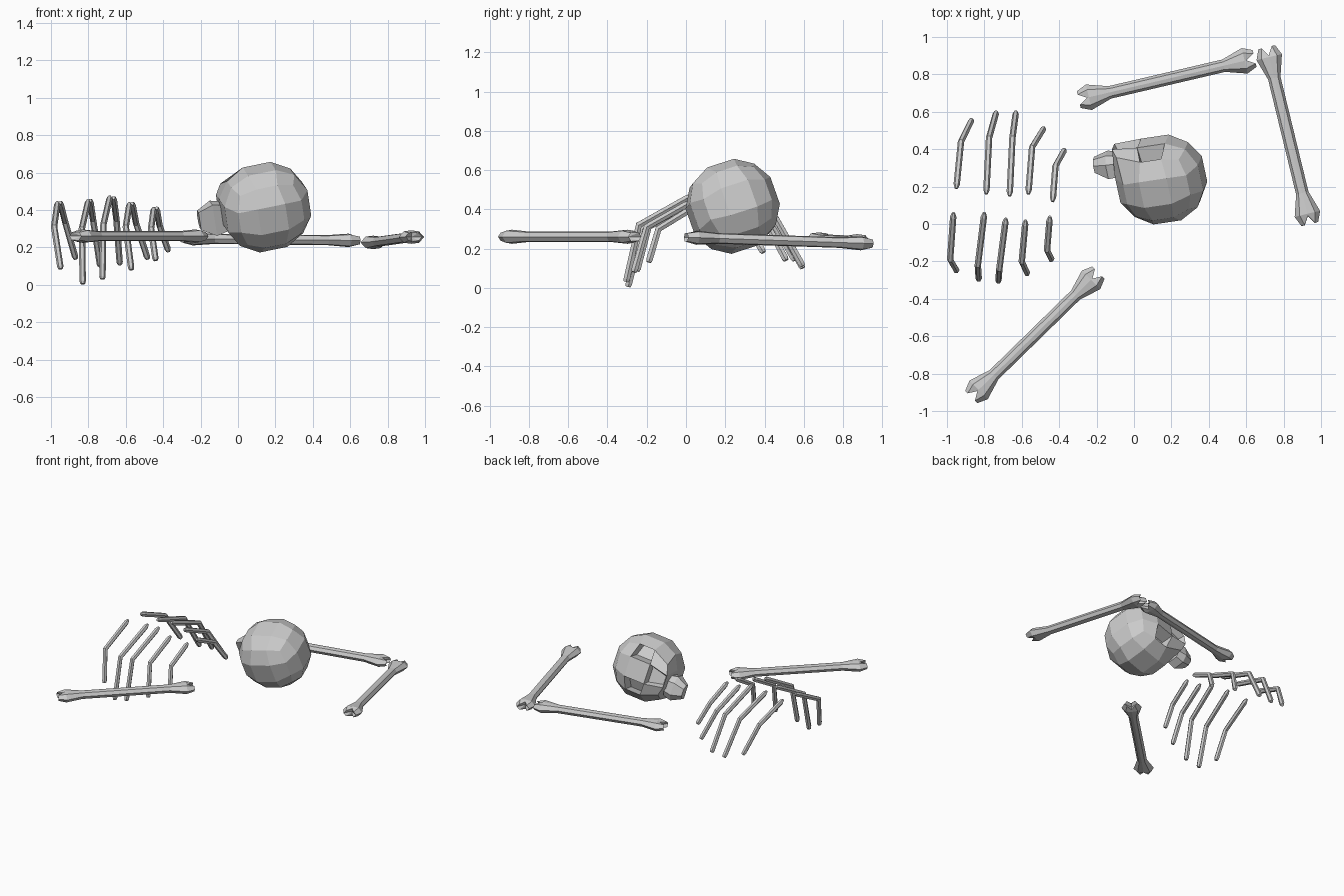
import bpy, bmesh, math
from mathutils import Vector, Matrix

if "Cube" in bpy.data.objects:
    bpy.data.objects.remove(bpy.data.objects["Cube"])


def finish(bm, name):
    bmesh.ops.recalc_face_normals(bm, faces=bm.faces)
    me = bpy.data.meshes.new(name)
    bm.to_mesh(me)
    bm.free()
    ob = bpy.data.objects.new(name, me)
    bpy.context.collection.objects.link(ob)
    return ob


def bridge(bm, rings):
    for a, b in zip(rings, rings[1:]):
        n = len(a)
        for i in range(n):
            bm.faces.new((a[i], a[(i + 1) % n], b[(i + 1) % n], b[i]))


# Long bones: octagonal shaft with flared, notched knuckles
def long_bone(name, p0, p1):
    p0, p1 = Vector(p0), Vector(p1)
    d = (p1 - p0).normalized()
    side = d.cross(Vector((0, 0, 1))).normalized()
    up = side.cross(d)
    L = (p1 - p0).length
    half = [(0, .046, .024), (.055, .070, .036), (.17, .034, .027)]
    stations = half + [(L - t, w, h) for t, w, h in reversed(half)]
    shape = [(1, 0), (.6, .85), (0, 1), (-.6, .85), (-1, 0), (-.6, -.85), (0, -1), (.6, -.85)]
    bm = bmesh.new()
    rings = []
    for t, w, h in stations:
        ring = []
        for a, b in shape:
            s = t
            if a == 0 and t in (0, L):
                s += .045 if t == 0 else -.045
            ring.append(bm.verts.new(p0 + d * s + side * a * w + up * b * h))
        rings.append(ring)
    bridge(bm, rings)
    for ring, t in ((rings[0], .05), (rings[-1], L - .05)):
        c = bm.verts.new(p0 + d * t)
        for i in range(8):
            bm.faces.new((ring[i], ring[(i + 1) % 8], c))
    finish(bm, name)


long_bone("back_long_bone", (-.295, .665, .247), (.645, .885, .237))
long_bone("side_long_bone", (.71, .945, .225), (.94, 0, .257))
long_bone("front_long_bone", (-.87, -.925, .26), (-.19, -.26, .26))


# Ribs: six-sided bent bars with tapered tips
def rib(name, pts, r=.019):
    p = [Vector(q) for q in pts]
    d0, d1 = (p[1] - p[0]).normalized(), (p[2] - p[1]).normalized()
    path = [(p[0], d0, .5), (p[0] + d0 * .025, d0, 1), (p[1], (d0 + d1).normalized(), 1),
            (p[2] - d1 * .015, d1, 1), (p[2], d1, .75)]
    bm = bmesh.new()
    rings = []
    for c, d, k in path:
        n = d.cross(Vector((1, 0, 0))).normalized()
        s = n.cross(d)
        rings.append([bm.verts.new(c + (s * math.cos(i * math.pi / 3) * .9 + n * math.sin(i * math.pi / 3)) * r * k)
                      for i in range(6)])
    bridge(bm, rings)
    bm.faces.new(rings[0])
    bm.faces.new(rings[-1])
    finish(bm, name)


front_ribs = [
    ((-.965, .06, .44), (-.983, -.19, .31), (-.948, -.25, .085)),
    ((-.80, .06, .45), (-.835, -.22, .30), (-.83, -.295, .005)),
    ((-.685, .03, .47), (-.72, -.24, .32), (-.725, -.305, .03)),
    ((-.58, .02, .435), (-.60, -.20, .31), (-.57, -.265, .08)),
    ((-.45, .04, .41), (-.465, -.14, .30), (-.44, -.19, .13))]
back_ribs = [
    ((-.95, .19, .44), (-.925, .44, .34), (-.868, .555, .14)),
    ((-.79, .16, .45), (-.775, .46, .35), (-.737, .595, .10)),
    ((-.665, .15, .465), (-.65, .46, .35), (-.632, .595, .11)),
    ((-.565, .16, .435), (-.545, .41, .33), (-.483, .51, .14)),
    ((-.435, .12, .41), (-.42, .31, .32), (-.372, .395, .18))]
for i in range(5):
    rib(f"front_rib_{i + 1}", front_ribs[i])
    rib(f"back_rib_{i + 1}", back_ribs[i])

# Skull axes: the skull lies tipped over, chin towards -x, face towards +y
f = Vector((-.2, .93, .3)).normalized()
d = Vector((-.97, -.15, -.2))
d = (d - f * d.dot(f)).normalized()
u = f.cross(d)
frame = Matrix((u, f, -d)).transposed().to_4x4()
center = Vector((.145, .238, .415))

# Cranium: coarse cube-sphere with cheeks pulled out
bm = bmesh.new()
bmesh.ops.create_cube(bm, size=2)
bmesh.ops.subdivide_edges(bm, edges=bm.edges[:], cuts=2, use_grid_fill=True)
face_mid = {}
for fc in bm.faces:
    m = fc.calc_center_median()
    if m.y > .99:
        face_mid[(round(m.x * 1.5), round(m.z * 1.5))] = fc
for v in bm.verts:
    low_face = v.co.y > .99 and v.co.z < -.99
    v.co = v.co.normalized() * .243
    v.co.z *= 1.04
    if low_face:
        v.co += Vector((-.2 * v.co.x, .055, -.045))


# Eye sockets and nose hole
def hollow(fc, inset, depth):
    bmesh.ops.inset_individual(bm, faces=[fc], thickness=inset)
    for v in fc.verts:
        v.co.y -= depth


for key, ins, dep in (((-1, 0), .012, .085), ((1, 0), .012, .085), ((0, -1), .022, .04)):
    hollow(face_mid[key], ins, dep)
skull = finish(bm, "skull")
skull.matrix_world = Matrix.Translation(center) @ frame

# Jaw: tapered faceted block below the face
bm = bmesh.new()
rings = []
for z, w, y0, y1 in ((.06, .075, -.055, .05), (.0, .088, -.055, .062), (-.075, .05, -.02, .045)):
    rings.append([bm.verts.new((x * w, y, z)) for x, y in
                  ((1, y0), (1, y1 * .4), (.5, y1), (-.5, y1), (-1, y1 * .4), (-1, y0))])
bridge(bm, rings)
bm.faces.new(rings[0])
bm.faces.new(rings[-1])
jaw = finish(bm, "jaw")
jaw.matrix_world = Matrix.Translation((-.135, .32, .36)) @ frame
